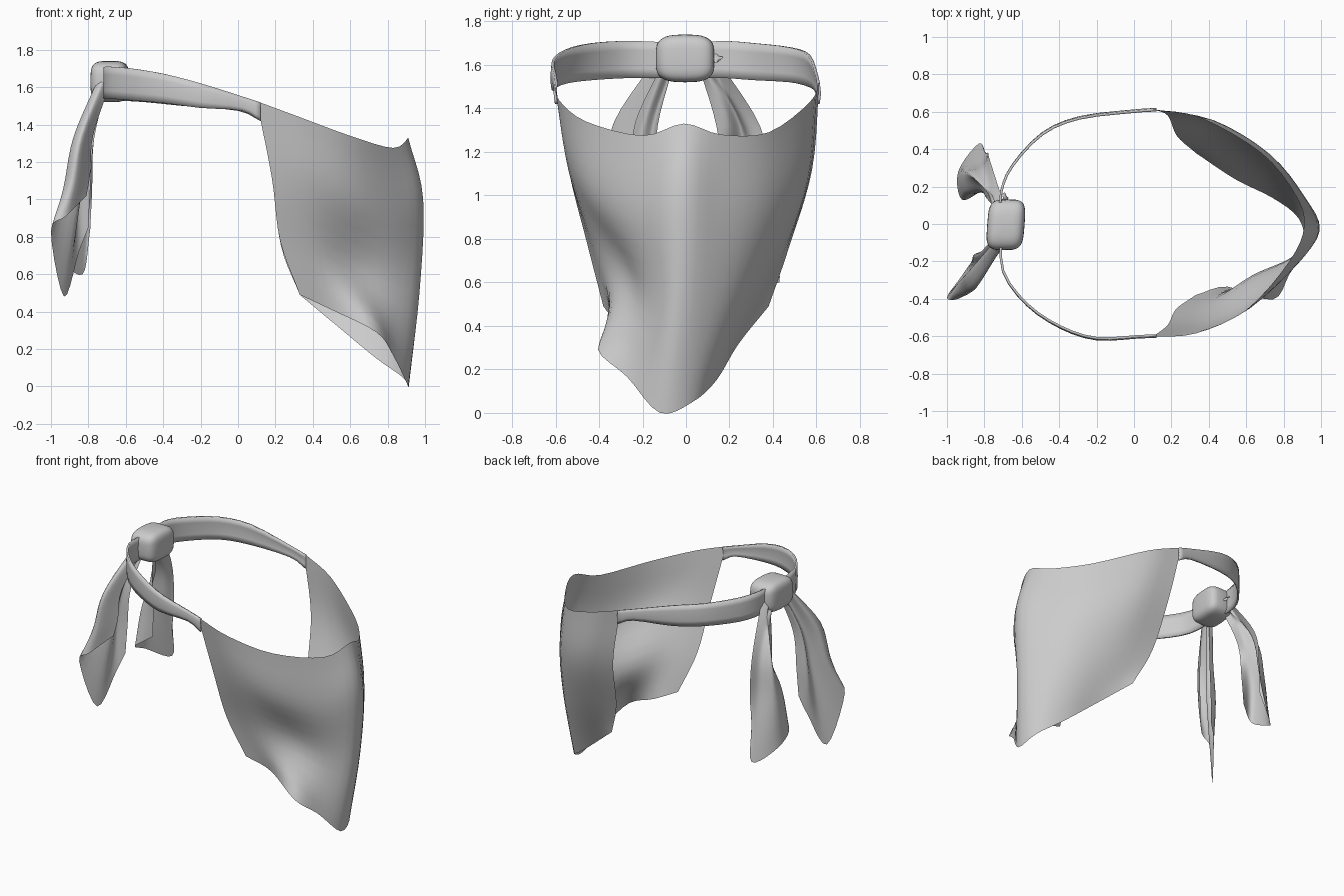
import bpy, bmesh, math
from mathutils import Vector


def spline(pts, n):
    """Catmull-Rom resampling, n steps per span."""
    p = [Vector(q) for q in pts]
    p = [2 * p[0] - p[1]] + p + [2 * p[-1] - p[-2]]
    out = []
    for i in range(1, len(p) - 2):
        a, b, c, d = p[i - 1:i + 3]
        for k in range(n):
            t = k / n
            out.append(0.5 * (2 * b + (c - a) * t + (2 * a - 5 * b + 4 * c - d) * t * t
                              + (3 * b - a - 3 * c + d) * t ** 3))
    return out + [p[-2]]


def cloth(name, sections, n_across, n_along, thick=0):
    """Smooth sheet lofted through sections of control points."""
    rows = [spline(s, n_across) for s in sections]
    cols = [spline(c, n_along) for c in zip(*rows)]
    w, h = len(cols), len(cols[0])
    verts = [v for c in cols for v in c]
    faces = [(i * h + j, i * h + j + 1, (i + 1) * h + j + 1, (i + 1) * h + j)
             for i in range(w - 1) for j in range(h - 1)]
    me = bpy.data.meshes.new(name)
    me.from_pydata(verts, [], faces)
    ob = bpy.data.objects.new(name, me)
    bpy.context.collection.objects.link(ob)
    for p in me.polygons:
        p.use_smooth = True
    if thick:
        m = ob.modifiers.new("folded_layers", 'SOLIDIFY')
        m.thickness, m.offset = thick, 0


# Face cloth: columns running from top edge to hem, from -y side to +y side
cloth("face_cloth", [
    [(.10, -.603, 1.525), (.18, -.54, 1.12), (.225, -.455, .78), (.33, -.38, .49)],
    [(.33, -.585, 1.44), (.40, -.53, 1.10), (.43, -.40, .72), (.50, -.335, .41)],
    [(.60, -.46, 1.34), (.63, -.43, 1.0), (.64, -.27, .62), (.74, -.405, .29)],
    [(.83, -.20, 1.275), (.87, -.22, .92), (.84, -.18, .53), (.83, -.27, .165)],
    [(.91, -.01, 1.33), (.99, -.03, 1.0), (.97, -.05, .50), (.91, -.12, .0)],
    [(.86, .16, 1.28), (.91, .15, .90), (.90, .12, .50), (.88, .03, .05)],
    [(.68, .38, 1.29), (.73, .37, .95), (.75, .28, .58), (.74, .14, .15)],
    [(.35, .57, 1.43), (.45, .54, 1.05), (.50, .42, .70), (.54, .24, .315)],
    [(.10, .613, 1.525), (.18, .58, 1.12), (.23, .47, .75), (.33, .38, .49)],
], 5, 4)

# Head band: plan point, then bottom and top height, for each side
bands = {
    "right": [(-.71, -.02, 1.54, 1.70), (-.70, -.25, 1.54, 1.71), (-.57, -.43, 1.53, 1.70),
              (-.39, -.55, 1.515, 1.67), (-.20, -.61, 1.49, 1.62), (.02, -.60, 1.475, 1.55),
              (.12, -.596, 1.42, 1.517)],
    "left": [(-.71, .02, 1.54, 1.70), (-.71, .17, 1.54, 1.71), (-.65, .31, 1.53, 1.70),
             (-.49, .48, 1.52, 1.68), (-.29, .565, 1.50, 1.645), (0, .60, 1.475, 1.555),
             (.12, .608, 1.42, 1.517)]}
for side, path in bands.items():
    cloth("head_band_" + side,
          [[(x, y, lo), (x, y * 1.01, (lo + hi) / 2), (x, y, hi)]
           for x, y, lo, hi in path], 2, 3, .013)

# Hanging tails: pleated bunch at the knot opening into loose folds
cloth("tail_right", [
    [(-.70, -.05, 1.62), (-.74, -.06, 1.60), (-.71, -.09, 1.62), (-.75, -.10, 1.64),
     (-.72, -.13, 1.64), (-.69, -.11, 1.60)],
    [(-.77, -.13, 1.32), (-.82, -.15, 1.32), (-.80, -.20, 1.32), (-.88, -.25, 1.33),
     (-.84, -.33, 1.34), (-.775, -.23, 1.34)],
    [(-.79, -.14, 1.05), (-.86, -.17, 1.03), (-.84, -.24, 1.03), (-.935, -.31, 1.05),
     (-.88, -.37, 1.10), (-.79, -.25, 1.14)],
    [(-.80, -.15, .85), (-.85, -.18, .72), (-.93, -.29, .48), (-1.0, -.395, .83),
     (-.92, -.39, .91), (-.81, -.27, 1.02)],
], 5, 5)
cloth("tail_left", [
    [(-.70, .12, 1.66), (-.74, .10, 1.62), (-.70, .09, 1.62), (-.75, .07, 1.62), (-.71, .05, 1.62)],
    [(-.77, .34, 1.32), (-.80, .28, 1.31), (-.86, .25, 1.32), (-.80, .20, 1.32), (-.79, .14, 1.32)],
    [(-.78, .38, 1.05), (-.82, .33, 1.02), (-.91, .28, 1.03), (-.89, .17, 1.05), (-.80, .17, 1.05)],
    [(-.79, .37, .84), (-.83, .43, .60), (-.94, .28, .68), (-.92, .13, .76), (-.81, .18, .84)],
], 5, 5)

# Knot: soft rounded box
bm = bmesh.new()
bmesh.ops.create_uvsphere(bm, u_segments=32, v_segments=20, radius=1)
for v in bm.verts:
    x, y, z = (math.copysign(abs(c) ** .5, c) for c in v.co)
    k = 1 / max((abs(x) ** 4 + abs(y) ** 4 + abs(z) ** 4) ** .25, .001)
    x, y, z = x * k, y * k, z * k
    v.co = (-.685 + .10 * x + .01 * y, .135 * y - .004, 1.63 + .11 * z * (1 - .1 * y * y))
for f in bm.faces:
    f.smooth = True
me = bpy.data.meshes.new("knot")
bm.to_mesh(me)
bm.free()
bpy.context.collection.objects.link(bpy.data.objects.new("knot", me))

# Small tucked end poking from the knot
cloth("tucked_end", [
    [(-.70, .10, 1.60), (-.70, .11, 1.63), (-.72, .10, 1.65)],
    [(-.67, .14, 1.61), (-.68, .13, 1.63), (-.70, .14, 1.65)],
    [(-.69, .14, 1.61), (-.69, .17, 1.635), (-.71, .15, 1.64)],
], 3, 3)
